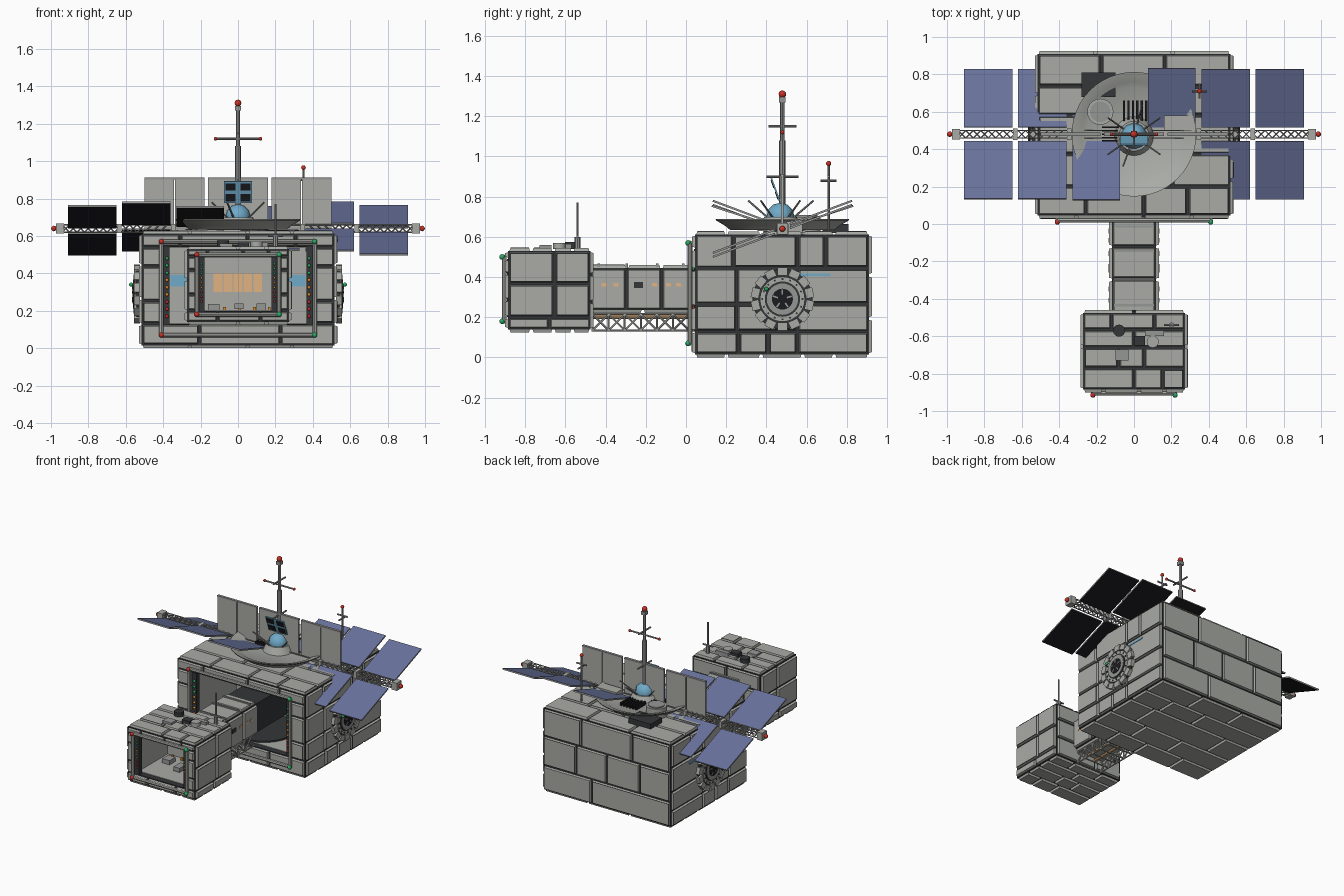
import bpy, bmesh, math, random
from mathutils import Vector as V, Matrix as M

if "Cube" in bpy.data.objects:
    bpy.data.objects.remove(bpy.data.objects["Cube"])

def mat(name, r, g, b):
    m = bpy.data.materials.new(name)
    m.diffuse_color = (r, g, b, 1)
    m.use_nodes = True
    m.node_tree.nodes["Principled BSDF"].inputs["Base Color"].default_value = m.diffuse_color
    return m

HULL = mat("hull grey", .40, .41, .38)
TRIM = mat("trim grey", .30, .31, .30)
DARK = mat("dark seam", .035, .037, .04)
BLACK = mat("panel backing", .012, .012, .015)
SOLAR = mat("solar blue", .14, .17, .33)
GLASS = mat("sky glass", .16, .40, .58)
AMBER = mat("amber window", .75, .45, .22)
RED = mat("red lamp", .60, .03, .02)
GREEN = mat("green lamp", .02, .42, .12)
ORANGE = mat("orange lamp", .75, .25, .02)

def finish(name, bm, mats, smooth=False):
    bmesh.ops.recalc_face_normals(bm, faces=bm.faces)
    me = bpy.data.meshes.new(name)
    bm.to_mesh(me)
    bm.free()
    ob = bpy.data.objects.new(name, me)
    bpy.context.collection.objects.link(ob)
    for m in mats:
        me.materials.append(m)
    if smooth:
        bpy.ops.object.select_all(action='DESELECT')
        ob.select_set(True)
        bpy.context.view_layer.objects.active = ob
        bpy.ops.object.shade_smooth_by_angle(angle=math.radians(35))
    return ob

def cubes(name, m, mats):
    bm = bmesh.new()
    for x in mats:
        bmesh.ops.create_cube(bm, size=1, matrix=x)
    return finish(name, bm, [m])

def boxes(name, m, items, mirror=False):
    if mirror:
        items = items + [(-b, -a, *r) for a, b, *r in items]
    return cubes(name, m, [M.Translation(((a+b)/2, (c+d)/2, (e+f)/2)) @ M.Diagonal((b-a, d-c, f-e, 1))
                           for a, b, c, d, e, f in items])

def rods(name, m, segs, r, n=8, r2=None):
    bm = bmesh.new()
    for a, b in segs:
        a, b = V(a), V(b)
        mx = M.Translation((a+b)/2) @ (b-a).to_track_quat('Z', 'Y').to_matrix().to_4x4()
        bmesh.ops.create_cone(bm, cap_ends=True, segments=n, radius1=r, radius2=r if r2 is None else r2,
                              depth=(b-a).length, matrix=mx)
    return finish(name, bm, [m], True)

def lamps(name, m, pts, r=.012):
    bm = bmesh.new()
    for p in pts:
        bmesh.ops.create_uvsphere(bm, u_segments=10, v_segments=6, radius=r, matrix=M.Translation(p))
    return finish(name, bm, [m], True)

def plates(name, o, u, v, n, rows, seed=1, chance=.5):
    """Raised armour plates over one rectangle, some with a grooved hatch."""
    random.seed(seed)
    o, u, v, n = V(o), V(u), V(v), V(n)
    U, W, bm = u.length, v.length, bmesh.new()
    uh, vh = u.normalized(), v.normalized()
    for v0, v1, cuts in rows:
        e = [0, *cuts, 1]
        for a, b in zip(e, e[1:]):
            def ring(g, h):
                q = [(a*U+g, v0*W+g), (b*U-g, v0*W+g), (b*U-g, v1*W-g), (a*U+g, v1*W-g)]
                return [bm.verts.new(o + uh*x + vh*y + n*h) for x, y in q]
            lo, hi = ring(.006, -.002), ring(.011, .015)
            for i in range(4):
                j = (i+1) % 4
                bm.faces.new((lo[i], lo[j], hi[j], hi[i]))
            top = bm.faces.new(hi)
            if min((b-a)*U, (v1-v0)*W) > .1 and random.random() < chance:
                bmesh.ops.inset_region(bm, faces=[top], thickness=.022)
                for f in bmesh.ops.inset_region(bm, faces=[top], thickness=.005, depth=.002)['faces']:
                    f.material_index = 1
    return finish(name, bm, [HULL, DARK])

def hangar(tag, X, y0, y1, z0, z1, ox, oz0, oz1, back, side, rear, roof, lampz):
    """Hollow box with an open front, plated on every side."""
    boxes(tag+"_shell", DARK, [(-X, X, y0, y1, z0, oz0), (-X, X, y0, y1, oz1, z1), (-X, -ox, y0, y1, oz0, oz1),
                               (ox, X, y0, y1, oz0, oz1), (-ox, ox, back, y1, oz0, oz1)])
    t, f = .004, y0+.04
    boxes(tag+"_lining", HULL, [(-ox, ox, f, back, oz0, oz0+t), (-ox, ox, f, back, oz1-t, oz1), (-ox, -ox+t, f, back, oz0, oz1),
                                (ox-t, ox, f, back, oz0, oz1), (-ox, ox, back-t, back, oz0, oz1)])
    D, H = y1-y0, z1-z0
    for s, w in ((1, "right"), (-1, "left")):
        plates(f"{tag}_{w}_plates", (s*X, y0, z0), (0, D, 0), (0, 0, H), (s, 0, 0), side, 4)
        plates(f"{tag}_{w}_jamb_plates", (s*ox, y0, oz0), (s*(X-ox), 0, 0), (0, 0, oz1-oz0), (0, -1, 0),
               [(0, .3, []), (.3, .75, []), (.75, 1, [])])
    plates(tag+"_back_plates", (-X, y1, z0), (2*X, 0, 0), (0, 0, H), (0, 1, 0), rear, 3)
    plates(tag+"_roof_plates", (-X, y0, z1), (2*X, 0, 0), (0, D, 0), (0, 0, 1), roof, 2)
    plates(tag+"_belly_plates", (-X, y0, z0), (2*X, 0, 0), (0, D, 0), (0, 0, -1), roof[::1], 2, .2)
    plates(tag+"_sill_plates", (-X, y0, z0), (2*X, 0, 0), (0, 0, oz0-z0), (0, -1, 0), [(0, 1, [.3, .72])])
    plates(tag+"_lintel_plates", (-X, y0, oz1), (2*X, 0, 0), (0, 0, z1-oz1), (0, -1, 0), [(0, 1, [.2, .55, .8])])
    # light rails inside the opening
    lx = ox-.02
    boxes(tag+"_light_rails", DARK, [(lx-.015, lx+.018, y0-.006, y0+.03, oz0, oz1)], True)
    cols = [(RED, "red"), (ORANGE, "orange"), (GREEN, "green")]
    for k, (m, w) in enumerate(cols):
        zs = [lampz[0] + (lampz[1]-lampz[0])*(k*3+i)/8 for i in range(3)]
        lamps(f"{tag}_{w}_guide_lamps", m, [(s*lx, y0-.008, z) for z in zs for s in (-1, 1)], .009 if X > .4 else .006)

def door_frame(tag, x, y, z0, z1):
    c = [(-x, y, z0), (x, y, z0), (x, y, z1), (-x, y, z1)]
    rods(tag+"_door_frame", HULL, [(c[i], c[(i+1) % 4]) for i in range(4)], .012)
    lamps(tag+"_port_lamps", RED, [(-x, y-.01, z0), (-x, y-.01, z1)], .014)
    lamps(tag+"_starboard_lamps", GREEN, [(x, y-.01, z0), (x, y-.01, z1)], .014)

# main and forward hangars
hangar("main_hangar", .515, .045, .91, .015, .612, .40, .13, .54, .55,
       [(0, .19, [.25, .42, .59]), (.19, .42, [.24, .59]), (.42, .72, [.24, .59]), (.72, 1, [.22, .59, .75])],
       [(0, .3, [.62]), (.3, .66, [.24, .5, .74]), (.66, 1, [.3, .7])],
       [(0, .18, [.25, .55, .78]), (.18, .38, [.4, .7]), (.38, .62, [.2, .8]), (.62, .8, [.5, .77]), (.8, 1, [.33, .66])],
       (.17, .48))
hangar("forward_hangar", .272, -.885, -.475, .14, .53, .215, .2, .49, -.51,
       [(0, .15, [.5]), (.15, .58, [.56]), (.58, 1, [.56])],
       [(0, .35, [.4]), (.35, .7, [.25, .7]), (.7, 1, [.5])],
       [(0, .28, [.5, .78]), (.28, .55, [.35, .6]), (.55, .78, [.5]), (.78, 1, [.28, .7])],
       (.25, .45))
door_frame("main_hangar", .41, .02, .07, .57)
door_frame("forward_hangar", .22, -.905, .18, .5)

# interior fittings
rods("landing_pad", DARK, [((.0, .3, .13), (0, .3, .145))], .22, 32)
boxes("hangar_windows", GLASS, [(.2, .36, .538, .546, .33, .39)], True)
boxes("bay_windows", AMBER, [(-.13+i*.053, -.083+i*.053, -.521, -.513, .3, .4) for i in range(5)])
boxes("bay_floor_lamps", ORANGE, [(-.16+i*.08, -.145+i*.08, -.55, -.535, .204, .22) for i in range(5)])
boxes("cargo_crates", TRIM, [(.1, .15, -.62, -.57, .2, .24), (-.16, -.1, -.65, -.58, .2, .235), (-.02, .03, -.72, -.64, .21, .24)])

# corridor joining the hangars, with truss below
boxes("corridor_core", DARK, [(-.118, .118, -.5, .55, .235, .445)])
for s, w in ((1, "right"), (-1, "left")):
    plates(f"corridor_{w}_plates", (s*.118, -.475, .235), (0, .52, 0), (0, 0, .21), (s, 0, 0), [(0, 1, [.34, .68])], 1, 0)
boxes("corridor_roof_ribs", TRIM, [(-.11, .11, y, y+.012, .44, .468) for y in (-.44, -.3, -.15, -.02)])
plates("corridor_roof_plates", (-.118, -.475, .445), (.236, 0, 0), (0, .52, 0), (0, 0, 1), [(0, .35, []), (.35, .68, []), (.68, 1, [])], 1, .3)
plates("corridor_belly_plates", (-.118, -.475, .235), (.236, 0, 0), (0, .52, 0), (0, 0, -1), [(0, .5, []), (.5, 1, [])], 1, 0)
boxes("corridor_windows", AMBER, [(.13, .136, y, y+.025, .352, .37) for y in (-.42, -.36, -.17, -.1, -.05)], True)
boxes("corridor_hatches", DARK, [(.13, .137, -.26, -.215, .345, .375)], True)
segs = []
for x in (-.1, .1):
    segs += [((x, -.47, z), (x, .05, z)) for z in (.135, .215)]
    for i in range(6):
        y = -.465+i*.08
        segs += [((x, y, .135), (x, y+.08, .215)), ((x, y, .215), (x, y+.08, .135)), ((x, y, .135), (x, y, .215))]
segs += [((-.1, -.465+i*.08, .135), (.1, -.465+i*.08, .135)) for i in range(7)]
rods("corridor_truss", HULL, segs, .005, 6)
rods("fuel_pipes", AMBER, [((x, -.47, .2), (x, .045, .2)) for x in (-.04, .04)], .01)

# docking ports on both flanks
for s, w in ((1, "right"), (-1, "left")):
    c = V((s*.53, .48, .29))
    at = lambda a, b, r: rods(a, b[0], [(c, c+V((s*b[1], 0, 0)))], r, 32)
    at(w+"_dock_base", (DARK, .012), .15)
    at(w+"_dock_collar", (HULL, .024), .112)
    at(w+"_dock_ring", (DARK, .028), .088)
    at(w+"_dock_plate", (TRIM, .031), .078)
    at(w+"_dock_hatch", (BLACK, .034), .052)
    turn = lambda i, k: M.Translation(c) @ M.Rotation(2*math.pi*i/k, 4, 'X')
    cubes(w+"_dock_blocks", HULL, [turn(i, 14) @ M.Translation((s*.01, 0, .137)) @ M.Diagonal((.03, .05, .04, 1)) for i in range(14)])
    cubes(w+"_dock_bolts", DARK, [turn(i, 16) @ M.Translation((s*.024, 0, .1)) @ M.Diagonal((.008, .009, .009, 1)) for i in range(16)])
    cubes(w+"_dock_blades", TRIM, [turn(i, 5) @ M.Translation((s*.034, 0, .036)) @ M.Diagonal((.006, .008, .026, 1)) for i in range(5)])
    lamps(w+"_dock_lamp", GREEN, [(s*.572, .40, .34)], .011)
boxes("flank_windows", GLASS, [(.526, .536, .57, .72, .405, .418)], True)

# solar wings: blue on top, black below, opposite tilt on each side
for s, w in ((1, "right"), (-1, "left")):
    bm = bmesh.new()
    for x0, x1, tilt, zc in ((.075, .33, 18, .64), (.36, .62, 20.5, .65), (.65, .91, 20.5, .63)):
        for e in (-1, 1):
            bmesh.ops.create_cube(bm, size=1, matrix=M.Translation((s*(x0+x1)/2, .48, zc)) @
                                  M.Rotation(math.radians(tilt*s), 4, 'X') @ M.Translation((0, e*.205, 0)) @
                                  M.Diagonal((x1-x0, .33, .01, 1)))
    bm.normal_update()
    for f in bm.faces:
        f.material_index = 0 if f.normal.z > .5 else 1 if f.normal.z < -.5 else 2
    finish(w+"_solar_panels", bm, [SOLAR, BLACK, TRIM])
h, segs = .02, []
corners = [(-h, -h), (h, -h), (h, h), (-h, h)]
for s in (-1, 1):
    for k, (a, b) in enumerate(corners):
        c, d = corners[(k+1) % 4]
        segs.append(((s*.05, .48+a, .64+b), (s*.94, .48+a, .64+b)))
        for i in range(14):
            x = .38+i*.04
            segs.append(((s*x, .48+a, .64+b), (s*(x+.04), .48+c, .64+d)))
rods("wing_truss", TRIM, segs, .004, 6)
boxes("wing_nodes", HULL, [(.93, .972, .452, .508, .612, .668), (.623, .647, .45, .51, .615, .665), (.333, .357, .45, .51, .615, .665)], True)
lamps("wing_tip_lamps", RED, [(s*.985, .48, .64) for s in (-1, 1)], .015)

# radiator wall
boxes("radiators", HULL, [(x, x+.157, .474, .486, .64, .91) for a in (-.5, -.16, .18) for x in (a, a+.163)])
boxes("radiator_rails", TRIM, [(a, a+.32, .471, .489, z, z+.01) for a in (-.5, -.16, .18) for z in (.635, .903)])

# saucer ring: turned profile
bm = bmesh.new()
prof = [(.0, .632), (.26, .634), (.285, .655), (.33, .682), (.333, .69), (.28, .672), (.25, .652), (0, .65)]
vs = [bm.verts.new((r, 0, z)) for r, z in prof]
es = [bm.edges.new(p) for p in zip(vs, vs[1:])]
bmesh.ops.spin(bm, geom=vs+es, cent=(0, 0, 0), axis=(0, 0, 1), angle=2*math.pi, steps=48, use_duplicate=False)
bmesh.ops.remove_doubles(bm, verts=bm.verts, dist=.0005)
finish("saucer_dish", bm, [HULL], True).location = (0, .48, 0)

# command dome, mast and whips
rods("dome_pedestal", HULL, [((0, .47, .63), (0, .47, .70))], .115, 24, .08)
lamps("command_dome", GLASS, [(0, .47, .70)], .07)
rods("mast", TRIM, [((0, .48, .63), (0, .48, 1.08))], .016)
rods("mast_upper", TRIM, [((0, .48, 1.08), (0, .48, 1.3))], .011)
rods("mast_spars", TRIM, [((-.12, .48, 1.12), (.12, .48, 1.12)), ((0, .41, 1.15), (0, .55, 1.15)), ((0, .40, .9), (0, .56, .9))], .006)
boxes("mast_head", TRIM, [(-.016, .016, .464, .496, 1.27, 1.295)])
lamps("mast_lamps", RED, [(0, .48, 1.31)], .019)
lamps("spar_lamps", RED, [(s*.12, .48, 1.12) for s in (-1, 1)], .01)
whips = [math.radians(a) for a in (35, 75, 145, 215, 250, 325)]
rods("dome_whips", TRIM, [((.06*math.cos(a), .47+.06*math.sin(a), .69), (.17*math.cos(a), .47+.17*math.sin(a), .78)) for a in whips], .005, 6)
tilt = M.Translation((0, .445, .835)) @ M.Rotation(math.radians(20), 4, 'X')
cubes("sensor_board", GLASS, [tilt @ M.Diagonal((.15, .008, .12, 1))])
cubes("sensor_cells", BLACK, [tilt @ M.Translation((x, -.003, z)) @ M.Diagonal((.055, .008, .04, 1)) for x in (-.04, .04) for z in (-.03, .03)])

# roof fittings
rods("roof_tank", HULL, [((-.18, .6, .62), (-.18, .6, .70))], .07, 24)
rods("roof_tank_cap", TRIM, [((-.18, .6, .70), (-.18, .6, .708))], .055, 24)
boxes("roof_vents", DARK, [(-.28, -.1, .68, .81, .62, .665)])
boxes("grille_bars", BLACK, [(-.06+i*.024, -.048+i*.024, .55, .66, .65, .675) for i in range(6)]
      + [(-.17, -.08, .44+i*.018, .448+i*.018, .65, .675) for i in range(5)])
boxes("roof_locker", HULL, [(.16, .32, .5, .58, .62, .69)])
rods("roof_antenna", TRIM, [((.35, .71, .62), (.35, .71, .96)), ((.31, .71, .9), (.39, .71, .9)), ((.35, .67, .88), (.35, .75, .88))], .006)
lamps("roof_antenna_lamp", RED, [(.35, .71, .965)], .013)
rods("forward_antenna", TRIM, [((.2, -.54, .53), (.2, -.54, .77)), ((.16, -.54, .6), (.24, -.54, .6))], .006)
rods("forward_antenna_foot", TRIM, [((.2, -.54, .53), (.2, -.54, .6))], .014)
rods("forward_turret", DARK, [((-.08, -.57, .54), (-.08, -.57, .575))], .032, 20)
rods("forward_hatch", HULL, [((.1, -.63, .54), (.1, -.63, .57))], .032, 20)
boxes("forward_vent", DARK, [(0, .06, -.65, -.6, .54, .565)])
boxes("forward_duct", TRIM, [(.06, .16, -.6, -.57, .54, .565), (-.1, -.03, -.73, -.67, .54, .56)])
